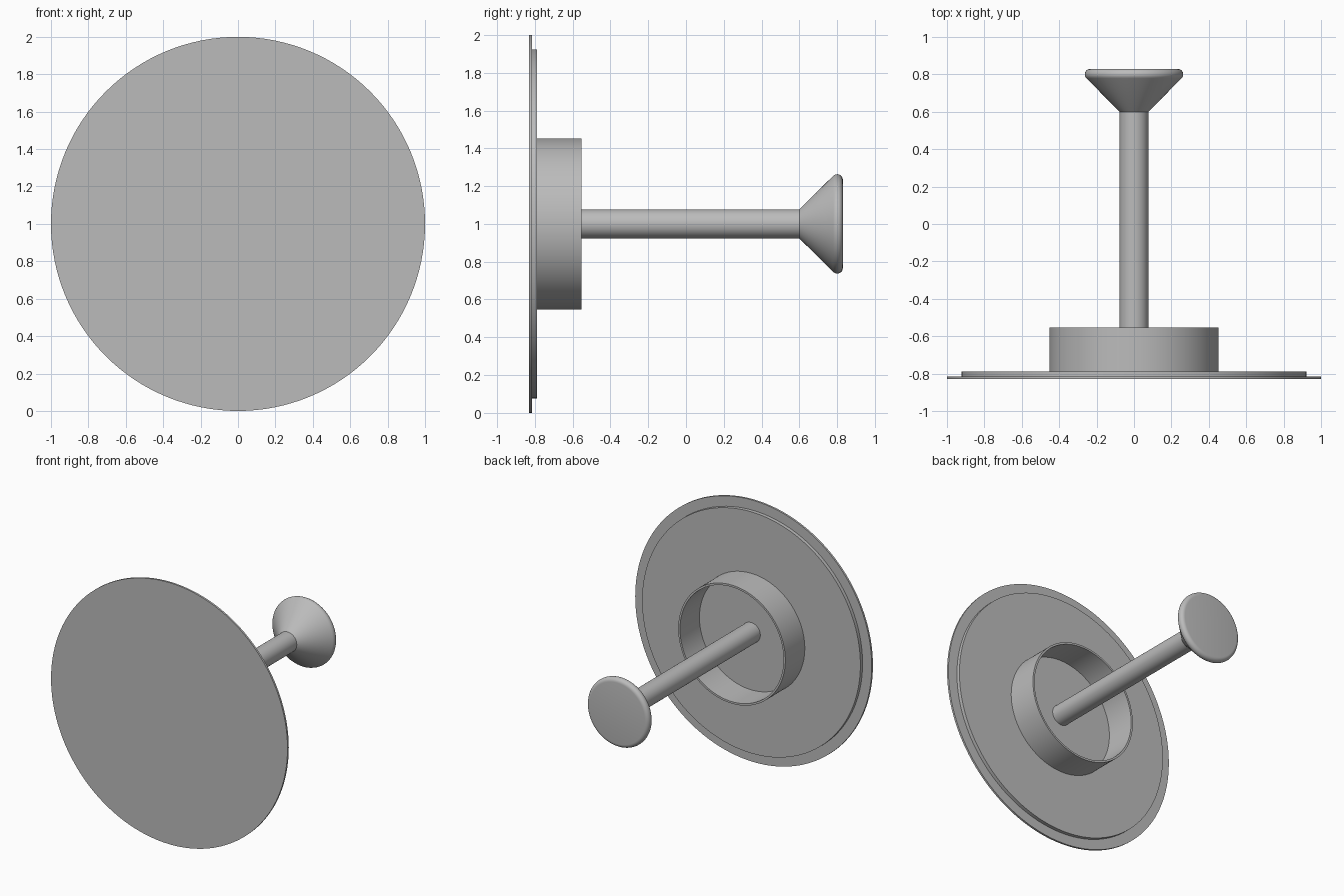
import bpy
import bmesh
from math import cos, sin, pi, radians
from mathutils import Vector

cube = bpy.data.objects.get("Cube")
if cube:
    bpy.data.objects.remove(cube, do_unlink=True)

# Single plain grey
grey = bpy.data.materials.new("plain_grey")
grey.use_nodes = True
colour = (0.5, 0.5, 0.5, 1)
grey.diffuse_color = colour
grey.node_tree.nodes["Principled BSDF"].inputs["Base Color"].default_value = colour

CENTRE = Vector((0, 0, 1))


def lathe(name, profile, closed=False, steps=128):
    """Turn a (radius, y) profile about the horizontal y axis."""
    bm = bmesh.new()
    verts = [bm.verts.new((r, y, CENTRE.z)) for r, y in profile]
    edges = [bm.edges.new(pair) for pair in zip(verts, verts[1:])]
    if closed:
        edges.append(bm.edges.new((verts[-1], verts[0])))
    bmesh.ops.spin(bm, geom=verts + edges, cent=CENTRE, axis=(0, 1, 0),
                   angle=2 * pi, steps=steps)
    bmesh.ops.remove_doubles(bm, verts=bm.verts, dist=0.0001)
    bmesh.ops.recalc_face_normals(bm, faces=bm.faces)
    mesh = bpy.data.meshes.new(name)
    bm.to_mesh(mesh)
    bm.free()
    mesh.materials.append(grey)
    obj = bpy.data.objects.new(name, mesh)
    bpy.context.collection.objects.link(obj)
    bpy.ops.object.select_all(action="DESELECT")
    obj.select_set(True)
    bpy.context.view_layer.objects.active = obj
    bpy.ops.object.shade_smooth_by_angle(angle=radians(30))
    return obj


front, rim_back, plate_back = -0.83, -0.815, -0.788
collar_back, stem_end, back = -0.553, 0.6, 0.83
stem_radius = 0.077

# Thin round plate with a slightly smaller raised disc behind it
lathe("face_plate", [(0, front), (1, front), (1, rim_back),
                     (0.923, rim_back), (0.923, plate_back), (0, plate_back)])

# Hollow collar
lathe("collar", [(0.453, plate_back), (0.453, collar_back),
                 (0.438, collar_back), (0.438, plate_back)], closed=True)

# Long central rod
lathe("stem", [(0, plate_back), (stem_radius, plate_back),
               (stem_radius, stem_end), (0, stem_end)], steps=64)

# Flared end with a rounded lip
lip = 0.03
arc = [radians(-45 + 135 * i / 8) for i in range(9)]
lip_profile = [(0.233 + lip * cos(a), back - lip + lip * sin(a)) for a in arc]
lathe("flared_knob", [(0, stem_end), (stem_radius, stem_end)]
      + lip_profile + [(0, back)], steps=96)
